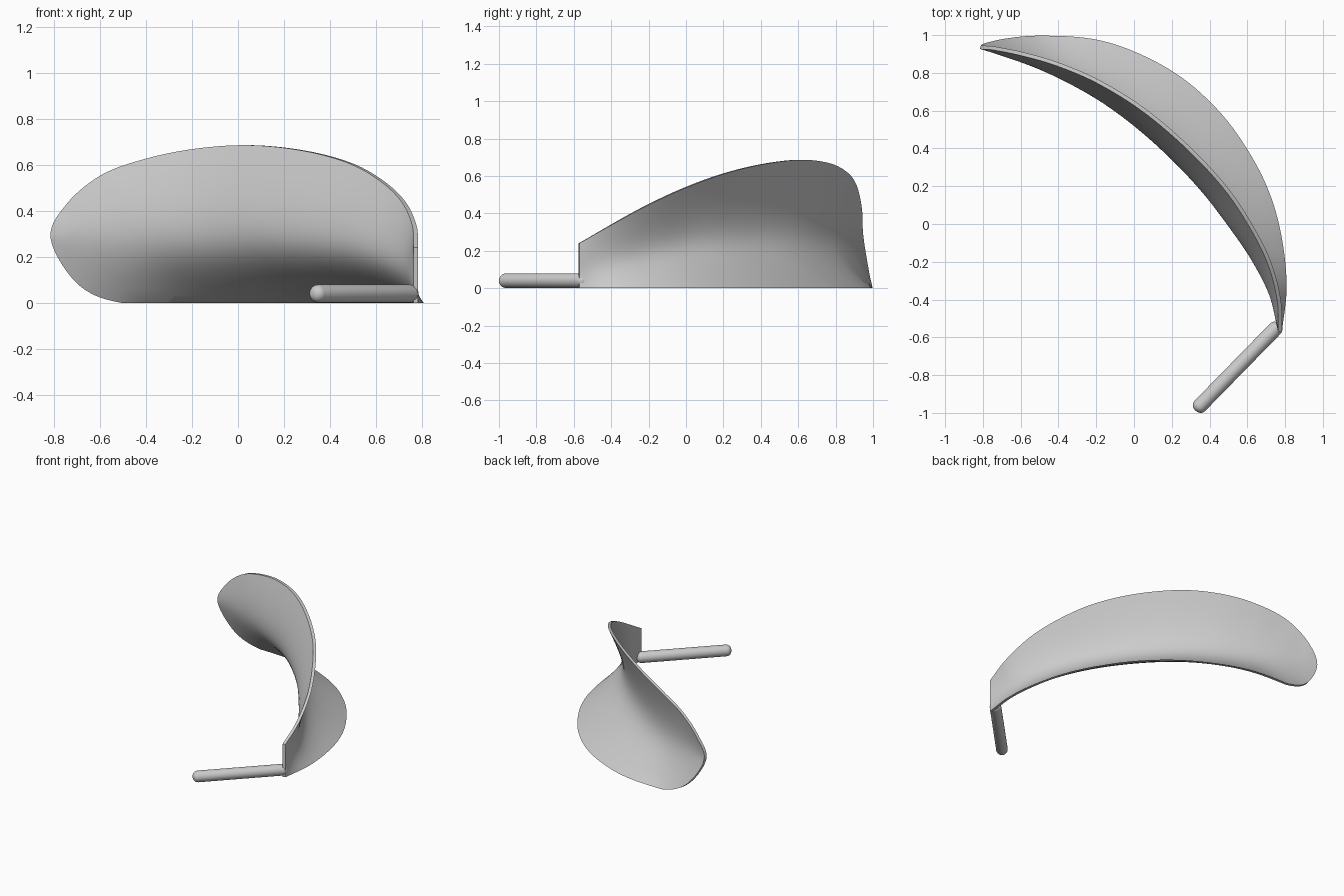
import bpy, bmesh, math
from mathutils import Vector

cube = bpy.data.objects.get("Cube")
if cube:
    bpy.data.objects.remove(cube, do_unlink=True)

# One plain grey for everything
grey = bpy.data.materials.new("plain_grey")
grey.use_nodes = True
tone = (0.6, 0.6, 0.6, 1)
grey.diffuse_color = tone
grey.node_tree.nodes["Principled BSDF"].inputs["Base Color"].default_value = tone

# Guide curves of the blade: lower edge, waist, upper rim
tip = (-.81, .948, .28)
LOWER = [(.783, -.57, 0), (.808, -.34, 0), (.787, -.1, 0), (.73, .13, 0), (.63, .345, 0),
         (.47, .575, 0), (.26, .77, 0), (.02, .905, 0), (-.22, .98, 0), (-.5, .997, 0),
         (-.69, .98, .08), tip]
WAIST = [(.783, -.57, .11), (.735, -.365, .15), (.64, -.175, .19), (.52, .005, .22),
         (.38, .19, .24), (.22, .365, .25), (.045, .525, .26), (-.135, .66, .26),
         (-.325, .77, .26), (-.515, .853, .27), (-.7, .915, .28), tip]
RIM = [(.783, -.57, .24), (.777, -.4, .337), (.725, -.2, .445), (.625, 0, .537), (.49, .2, .61),
       (.295, .41, .662), (.06, .61, .686), (-.18, .76, .67), (-.4, .855, .625), (-.59, .91, .555),
       (-.74, .94, .43), tip]


def sample(points, after, steps):
    """Smooth path through points; 'after' guides the direction at the tip."""
    p = [Vector(q) for q in points]
    p = [2 * p[0] - p[1]] + p + [Vector(after)]
    path = []
    for i in range(1, len(p) - 2):
        a, b, c, d = p[i - 1:i + 3]
        for k in range(steps):
            t = k / steps
            path.append(b + (c - a) * t / 2 + (a - b * 2.5 + c * 2 - d / 2) * t * t
                        + (b * 1.5 - a / 2 - c * 1.5 + d / 2) * t ** 3)
    return path + [p[-2]]


STEPS, ROWS, THICK, BEND = 7, 28, 0.02, 2
lower = sample(LOWER, RIM[-2], STEPS)
rim = sample(RIM, LOWER[-2], STEPS)
waist = sample(WAIST, 2 * Vector(tip) - Vector(WAIST[-2]), STEPS)
last = len(waist) - 1

# Curved blade: sections bent at the waist, offset sideways for an even thickness
bm = bmesh.new()
outer, inner = [], []
for i, (lo, mid, hi) in enumerate(zip(lower, waist, rim)):
    along = waist[min(i + 1, last)] - waist[max(i - 1, 0)]
    side = Vector((-along.y, along.x, 0)).normalized() * THICK
    corner = ((2 + 2 * BEND) * mid - lo - hi) / (2 * BEND)
    out_row, in_row = [], []
    for j in range(ROWS + 1):
        v = j / ROWS
        a, b, c = (1 - v) ** 2, 2 * BEND * v * (1 - v), v * v
        p = (lo * a + corner * b + hi * c) / (a + b + c)
        p.z = max(p.z, 0)
        out_row.append(bm.verts.new(p))
        in_row.append(bm.verts.new(p + side))
    outer.append(out_row)
    inner.append(in_row)


def skin(a, b):
    for k in range(len(a) - 1):
        bm.faces.new((a[k], a[k + 1], b[k + 1], b[k]))


for i in range(last):
    skin(outer[i], outer[i + 1])
    skin(inner[i + 1], inner[i])
for j in (0, ROWS):
    skin([r[j] for r in outer], [r[j] for r in inner])
for i in (0, last):
    skin(outer[i], inner[i])
bmesh.ops.remove_doubles(bm, verts=bm.verts, dist=0.0005)
bmesh.ops.recalc_face_normals(bm, faces=bm.faces)
mesh = bpy.data.meshes.new("curved_blade")
bm.to_mesh(mesh)
bm.free()
blade = bpy.data.objects.new("curved_blade", mesh)
bpy.context.collection.objects.link(blade)

# Round-ended rod at the narrow foot of the blade
start, end = Vector((.772, -.53, .04)), Vector((.325, -.987, .04))
axis = end - start
bpy.ops.mesh.primitive_cylinder_add(vertices=32, radius=0.039, depth=axis.length,
                                    location=(start + end) / 2,
                                    rotation=axis.to_track_quat('Z', 'Y').to_euler())
rod = bpy.context.object
rod.name = "handle_rod"
bm = bmesh.new()
bm.from_mesh(rod.data)
rims = [e for e in bm.edges if abs(e.verts[0].co.z - e.verts[1].co.z) < 0.001]
bmesh.ops.bevel(bm, geom=rims, offset=0.034, segments=6, profile=0.5, affect='EDGES')
bm.to_mesh(rod.data)
bm.free()

# Shading and colour
for ob in (blade, rod):
    ob.data.materials.clear()
    ob.data.materials.append(grey)
    bpy.ops.object.select_all(action='DESELECT')
    ob.select_set(True)
    bpy.context.view_layer.objects.active = ob
    bpy.ops.object.shade_smooth_by_angle(angle=math.radians(40))
